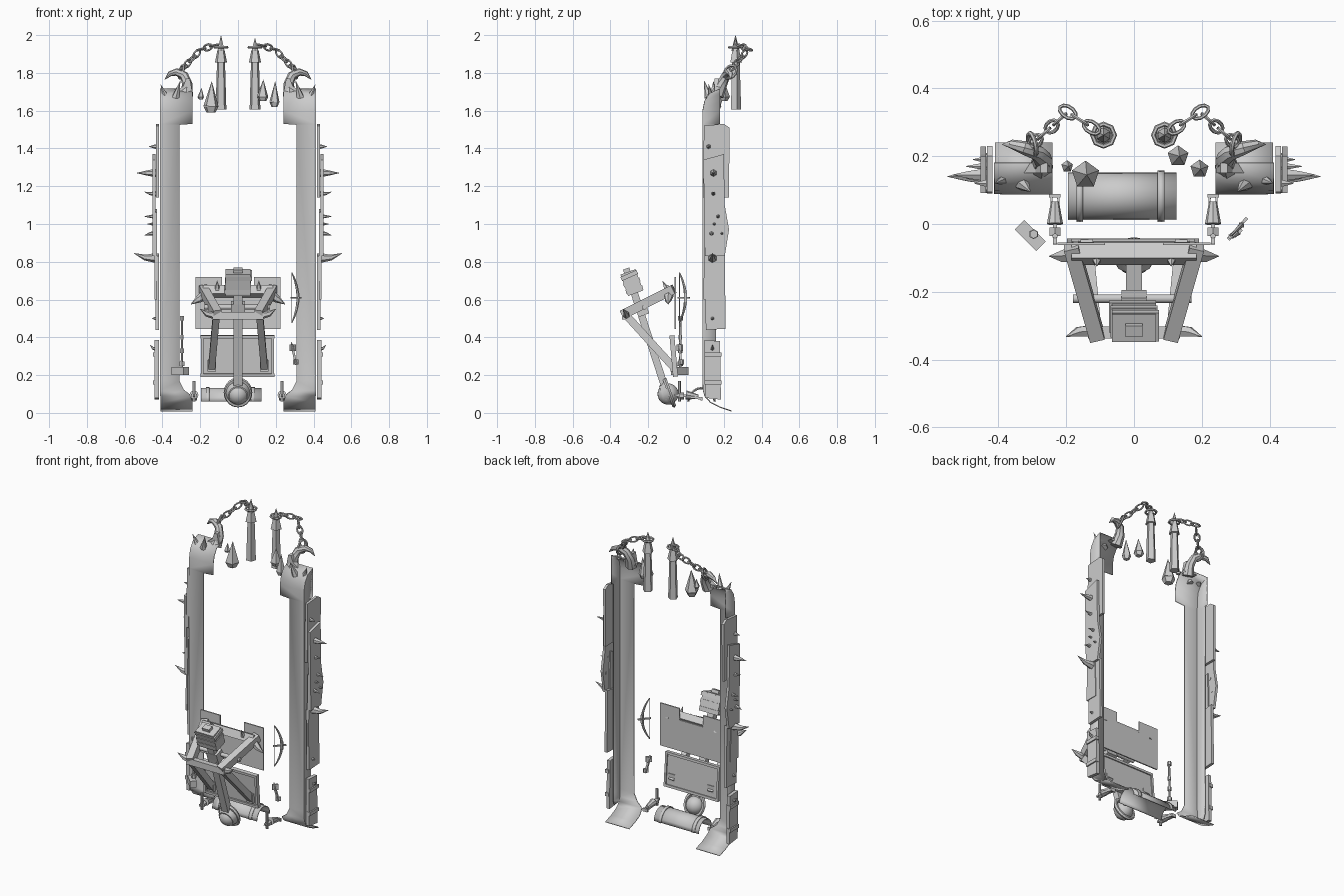
import bpy, bmesh, math
from mathutils import Vector as V, Matrix

if "Cube" in bpy.data.objects:
    bpy.data.objects.remove(bpy.data.objects["Cube"])


def finish(name, bm, smooth=False, solid=0):
    bmesh.ops.recalc_face_normals(bm, faces=bm.faces)
    me = bpy.data.meshes.new(name)
    bm.to_mesh(me)
    bm.free()
    ob = bpy.data.objects.new(name, me)
    bpy.context.collection.objects.link(ob)
    if solid:
        m = ob.modifiers.new("thickness", 'SOLIDIFY')
        m.thickness, m.offset = solid, 0
    if smooth:
        bpy.ops.object.select_all(action='DESELECT')
        ob.select_set(True)
        bpy.context.view_layer.objects.active = ob
        bpy.ops.object.shade_smooth_by_angle(angle=math.radians(40))
    return ob


def frame(p0, p1):
    """Matrix at the middle of p0-p1 with local z along it."""
    p0, p1 = V(p0), V(p1)
    z = (p1 - p0).normalized()
    ref = V((0, 1, 0)) if abs(z.x) > 0.9 else V((1, 0, 0))
    x = (ref - z * ref.dot(z)).normalized()
    rot = Matrix((x, z.cross(x), z)).transposed().to_4x4()
    return Matrix.Translation((p0 + p1) / 2) @ rot, (p1 - p0).length


def beam(name, p0, p1, w, h):
    m, l = frame(p0, p1)
    bm = bmesh.new()
    bmesh.ops.create_cube(bm, size=1, matrix=m @ Matrix.Diagonal((w, h, l, 1)))
    return finish(name, bm)


def box(name, c, s, turn=0, axis='Z'):
    bm = bmesh.new()
    m = Matrix.Translation(c) @ Matrix.Rotation(math.radians(turn), 4, axis)
    bmesh.ops.create_cube(bm, size=1, matrix=m @ Matrix.Diagonal((*s, 1)))
    return finish(name, bm)


def cone(name, p0, p1, r0, r1=0, n=6, smooth=False):
    m, l = frame(p0, p1)
    bm = bmesh.new()
    bmesh.ops.create_cone(bm, cap_ends=True, segments=n, radius1=r0, radius2=max(r1, 0.0005), depth=l, matrix=m)
    return finish(name, bm, smooth)


def sweep(name, pts, radii, ref=(0, 1, 0), n=6, closed=False):
    pts, bm, rings = [V(p) for p in pts], bmesh.new(), []
    k = len(pts)
    for i, p in enumerate(pts):
        a = pts[(i + 1) % k] if closed else pts[min(i + 1, k - 1)]
        t = (a - (pts[i - 1] if closed else pts[max(i - 1, 0)])).normalized()
        u = t.cross(V(ref)).normalized()
        w = t.cross(u)
        r = radii[i] if isinstance(radii, list) else radii
        rings.append([bm.verts.new(p + r * (u * math.cos(q) + w * math.sin(q)))
                      for q in (2 * math.pi * j / n for j in range(n))])
    for i in range(k if closed else k - 1):
        a, b = rings[i], rings[(i + 1) % k]
        for j in range(n):
            bm.faces.new((a[j], a[(j + 1) % n], b[(j + 1) % n], b[j]))
    if not closed:
        bm.faces.new(rings[0])
        bm.faces.new(rings[-1])
    return finish(name, bm, True)


def oval(name, c, a, b, la, lb, r, k=10):
    c, a, b = V(c), V(a).normalized(), V(b).normalized()
    pts = [c + a * la * math.cos(q) + b * lb * math.sin(q) for q in (2 * math.pi * i / k for i in range(k))]
    return sweep(name, pts, r, a.cross(b), 6, True)


def plate(name, pts, axis, at, t):
    """Flat outline extruded along x (points y,z) or y (points x,z)."""
    def put(p, d):
        return (d, *p) if axis == 'X' else (p[0], d, p[1])
    bm = bmesh.new()
    a, b = ([bm.verts.new(put(p, d)) for p in pts] for d in (at - t / 2, at + t / 2))
    bm.faces.new(a)
    bm.faces.new(b)
    for i in range(len(pts)):
        j = (i + 1) % len(pts)
        bm.faces.new((a[i], a[j], b[j], b[i]))
    return finish(name, bm)


# angle-section posts with curved top and foot: (y, z, inner x, side flange back edge)
POST = [(.24, .01, .24, 0), (.18, .03, .24, 0), (.13, .055, .24, 0), (.1, .09, .245, .15), (.092, .12, .285, .16),
        (.09, .17, .31, .16), (.09, 1.525, .31, .16), (.09, 1.53, .24, .18), (.09, 1.6, .24, .18),
        (.1, 1.65, .24, .18), (.125, 1.69, .24, .18), (.18, 1.715, .24, .181)]
PLANKS = [([(.09, 1.14), (.095, 1.52), (.2, 1.53), (.23, 1.51), (.228, 1.14)], .425, .016),
          ([(.1, .83), (.092, 1.34), (.2, 1.37), (.205, 1.1), (.228, .97), (.205, .83)], .445, .016),
          ([(.092, .6), (.1, 1.06), (.16, 1.08), (.175, .6)], .435, .012),
          ([(.105, .44), (.1, .83), (.205, .845), (.21, .445)], .428, .018),
          ([(.1, .08), (.097, .385), (.18, .38), (.185, .07)], .43, .022)]
SPIKES = [(.145, 1.27, .022, .535, .0), (.14, .82, .026, .55, .025), (.145, 1.16, .014, .495, .01),
          (.17, 1.04, .013, .495, 0), (.15, 1.0, .011, .48, 0), (.135, .95, .015, .495, -.01),
          (.19, .95, .011, .475, 0), (.12, 1.41, .012, .47, 0), (.14, .34, .012, .465, .02), (.14, .5, .01, .455, 0)]

for s in (-1, 1):
    bm = bmesh.new()
    o, i, f = ([bm.verts.new((s * x, y, z)) for x, y, z in q] for q in (
        [(.41, p[0], p[1]) for p in POST], [(p[2], p[0], p[1]) for p in POST], [(.41, p[3], p[1]) for p in POST]))
    for k in range(len(POST) - 1):
        bm.faces.new((o[k], o[k + 1], i[k + 1], i[k]))
        if k > 2:
            bm.faces.new((o[k], o[k + 1], f[k + 1], f[k]))
    bmesh.ops.delete(bm, geom=[v for v in bm.verts if not v.link_faces], context='VERTS')
    finish("post", bm, True, .006)

    for pts, x, t in PLANKS:
        plate("side_plank", pts, 'X', s * x, t)
    for z in (.16, .31):
        box("plank_strap", (s * .437, .142, z), (.025, .09, .022))
    for y, z, r, tip, up in SPIKES:
        a, b = V((s * .435, y, z)), V((s * tip, y, z + up))
        mid = a.lerp(b, .5) - V((0, 0, up * .4))
        sweep("side_spike", [a, mid, b], [r, r * .6, .001], (0, 1, 0), 6)

    # horn, ring and chain at the top
    sweep("horn", [(s * .275, .165, 1.68), (s * .268, .19, 1.74), (s * .285, .21, 1.785), (s * .325, .225, 1.805),
                   (s * .36, .235, 1.795), (s * .388, .235, 1.765)], [.036, .028, .024, .02, .014, .001], n=8)
    plate("horn_root", [(s * x, z) for x, z in ((.24, 1.69), (.33, 1.7), (.29, 1.73), (.275, 1.77), (.255, 1.77))],
          'Y', .165, .03)
    oval("horn_ring", (s * .3, .235, 1.805), (.2 * s, 1, .3), (s * -.3, 0, 1), .035, .035, .007, 12)
    cone("top_spike", (s * .33, .12, 1.67), (s * .305, .095, 1.76), .022)
    cone("top_spike", (s * .385, .13, 1.68), (s * .41, .12, 1.74), .016)
    a, b, c = V((s * .29, .245, 1.825)), V((s * .195, .33, 1.925)), V((s * .125, .285, 1.945))
    for k in range(7):
        p = a.lerp(b, k / 4) if k < 4 else b.lerp(c, (k - 4) / 2)
        d = (b - a if k < 4 else c - b).normalized()
        side = d.cross(V((0, 0, 1))).normalized()
        if k % 2:
            side = d.cross(side)
        oval("chain_link", p, d, side, .028, .016, .0055)

    # stake with collar, ring and spike
    x, y, top = s * .09, .262, (1.985 if s > 0 else 2.0)
    cone("stake", (x, y, 1.605), (x, y, 1.9), .03, .021, 5)
    cone("stake_collar", (x, y, 1.855), (x, y, 1.92), .034, .02, 5)
    oval("stake_ring", (x, y, 1.935), (1, 0, 0), (0, 1, 0), .033, .033, .007, 8)
    cone("stake_spike", (x, y, 1.915), (x, y, top), .022, 0, 6)

    # swivel shackle beside the foot
    x = s * .233
    for d in (-.013, .013):
        beam("shackle_prong", (x + d, .02, .085), (x + d * .7, .085, .075), .006, .012)
    box("shackle_bar", (x, .083, .075), (.034, .01, .02))
    cone("shackle_bell", (x, .065, .085), (x, .0, .095), .012, .024, 8)
    cone("shackle_nut", (x, -.01, .09), (x, -.035, .09), .018, .018, 6)
    cone("shackle_pin", (x, -.035, .06), (x, -.035, .17), .008, .008, 6)
    beam("shackle_stem", (x, .0, .09), (x, -.06, .095), .012, .012)

    # catapult bracket sides
    beam("upper_arm", (s * .185, -.065, .655), (s * .108, -.335, .52), .044, .05)
    beam("lower_brace", (s * .115, -.315, .515), (s * .14, -.06, .235), .036, .04)
    box("brace_foot", (s * .14, -.068, .25), (.045, .03, .06))
    sweep("cross_beam_spike", [(s * .17, -.09, .63), (s * .21, -.095, .6), (s * .25, -.095, .575)], [.028, .019, .001])
    sweep("front_bar_spike", [(s * .12, -.315, .515), (s * .165, -.318, .525), (s * .2, -.332, .55)], [.02, .016, .001])
    cone("beam_stud", (s * .11, -.1, .65), (s * .11, -.125, .7), .018, 0, 5)

# crystals
for x, y, lo, hi, r in ((-.197, .17, 1.66, 1.72, .018), (-.143, .145, 1.59, 1.755, .042),
                        (.13, .2, 1.65, 1.765, .032), (.193, .162, 1.62, 1.755, .028)):
    m = lo + (hi - lo) * .2
    cone("crystal_top", (x, y, m), (x + .004, y, hi), r, 0, 5)
    cone("crystal_base", (x, y, lo), (x, y, m), r * .6, r, 5)

# back plates
plate("upper_plate", [(-.225, .445), (.225, .445), (.225, .72), (.085, .72), (.085, .645), (-.085, .645),
                      (-.085, .72), (-.225, .72)], 'Y', -.058, .008)
box("lower_plate", (-.003, -.064, .3), (.37, .01, .215), 5, 'X')
for z, y in ((.2, -.056), (.402, -.074)):
    box("tray_rail", (-.003, y, z), (.39, .026, .016), 5, 'X')
for x in (-.19, .184):
    box("tray_side", (x, -.065, .3), (.014, .026, .21), 5, 'X')

# catapult: beams, rod, throwing arm, weight and cup
box("cross_beam", (0, -.088, .645), (.37, .05, .05), -25, 'X')
beam("front_bar", (-.135, -.32, .515), (.135, -.32, .515), .035, .04)
cone("pivot_rod", (-.18, -.22, .56), (.17, -.22, .56), .013, .013, 10, True)
beam("throwing_arm", (0, -.285, .67), (0, -.11, .13), .046, .038)
box("arm_socket", (0, -.235, .55), (.075, .06, .07), 20, 'X')
box("weight_block", (0, -.287, .69), (.13, .085, .12), 20, 'X')
for k, z in enumerate((-.04, 0, .04)):
    box("weight_band", (.004 * (k - 1), -.287 - z * .34, .69 + z * .94), (.138, .092, .022), 20 + 4 * (k - 1), 'X')
box("weight_cap", (0, -.313, .752), (.05, .035, .025), 20, 'X')
bm = bmesh.new()
bmesh.ops.create_uvsphere(bm, u_segments=20, v_segments=12, radius=.056, matrix=Matrix.Translation((0, -.095, .1)))
finish("shot_ball", bm, True)
oval("cup_rim", (0, -.088, .108), (0, -.33, .94), (1, 0, 0), .072, .064, .012, 20)
cone("cup_shell", (0, -.088, .108), (0, -.125, .094), .068, .05, 16, True)

# curved roof sheet with rims
for nm, x0, x1, lift in (("roller_sheet", -.195, .125, 0), ("roller_rim", -.17, -.15, .006), ("roller_rim", .07, .09, .006)):
    bm, rows = bmesh.new(), []
    for k in range(11):
        q = math.pi * (.02 + .96 * k / 10)
        y, z = .082 - (.067 + lift) * math.cos(q), .055 + (.073 + lift) * math.sin(q)
        rows.append([bm.verts.new((x, y, z)) for x in (x0, x1)])
    for a, b in zip(rows, rows[1:]):
        bm.faces.new((a[0], a[1], b[1], b[0]))
    finish(nm, bm, True, .006)

# bow
arc = [(k / 6 - 1, .032 * (1 - (k / 6 - 1) ** 2)) for k in range(13)]
sweep("bow", [(.285 + d, -.035 + d, .61 + .132 * t) for t, d in arc],
      [.003 + .16 * d for t, d in arc], (1, -1, 0), 6)
cone("bow_string", (.285, -.035, .742), (.285, -.035, .478), .002, .002, 4)
beam("bow_arrow", (.28, -.042, .61), (.333, .018, .61), .009, .009)
beam("bow_grip", (.317, -.003, .585), (.317, -.003, .635), .015, .015)

# small hatchet
beam("hatchet_handle", (.308, -.025, .255), (.288, -.035, .345), .012, .012)
box("hatchet_head", (.29, -.033, .345), (.036, .012, .035), 45)
box("hatchet_butt", (.306, -.026, .27), (.03, .012, .025), 45)
cone("hatchet_tip", (.288, -.035, .35), (.282, -.035, .375), .01, 0, 5)

# hammer
cone("hammer_shaft", (-.298, -.03, .2), (-.295, -.03, .51), .007, .006, 6)
box("hammer_head", (-.306, -.034, .222), (.09, .04, .044), -45)
for z, r in ((.26, .015), (.33, .012), (.4, .01), (.5, .013)):
    cone("hammer_collar", (-.296, -.03, z - .012), (-.296, -.03, z + .012), r, r, 6)
